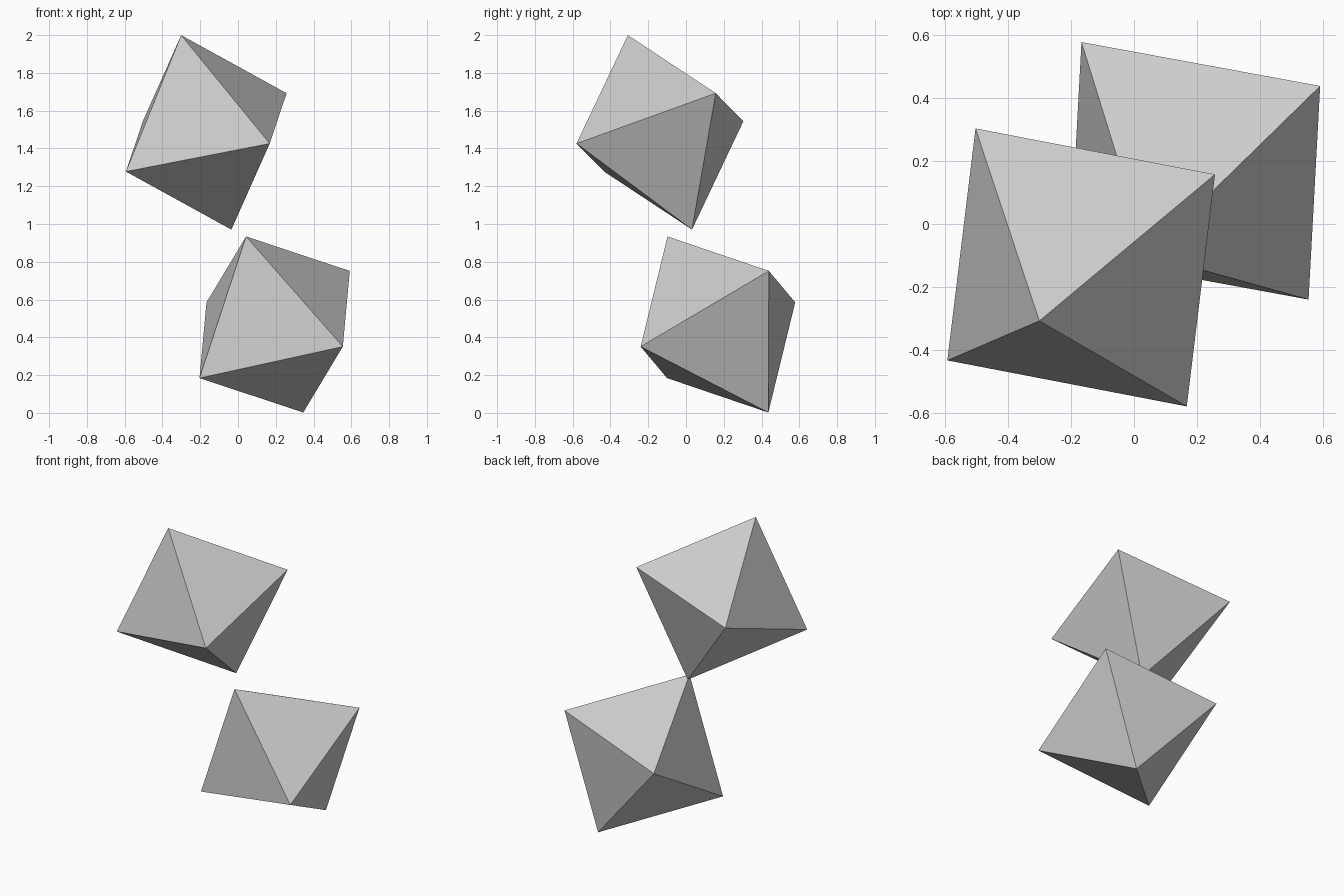
import bpy
import bmesh
from mathutils import Matrix, Vector

cube = bpy.data.objects.get("Cube")
if cube:
    bpy.data.objects.remove(cube, do_unlink=True)

# One plain grey for both solids
grey = bpy.data.materials.new("light_grey")
grey.use_nodes = True
colour = (0.6, 0.6, 0.6, 1)
grey.diffuse_color = colour
grey.node_tree.nodes["Principled BSDF"].inputs["Base Color"].default_value = colour


def octahedron(name, centre, up, side, radius=0.558):
    """Regular octahedron with corners along the up and side axes."""
    up = Vector(up).normalized()
    side = Vector(side)
    side = (side - up * side.dot(up)).normalized()
    axes = (side, up.cross(side), up)
    bm = bmesh.new()
    for axis in axes:
        for sign in (-1, 1):
            bm.verts.new(axis * radius * sign)
    bmesh.ops.convex_hull(bm, input=bm.verts[:])
    bmesh.ops.recalc_face_normals(bm, faces=bm.faces[:])
    mesh = bpy.data.meshes.new(name)
    bm.to_mesh(mesh)
    bm.free()
    mesh.materials.append(grey)
    obj = bpy.data.objects.new(name, mesh)
    obj.matrix_world = Matrix.Translation(centre)
    bpy.context.collection.objects.link(obj)


# Two tilted octahedra, one floating above the other
octahedron("upper_octahedron", (-0.168, -0.138, 1.485),
           up=(-0.133, -0.17, 0.515), side=(0.335, -0.44, -0.06))
octahedron("lower_octahedron", (0.194, 0.169, 0.468),
           up=(-0.152, -0.268, 0.468), side=(0.36, -0.41, -0.115))
